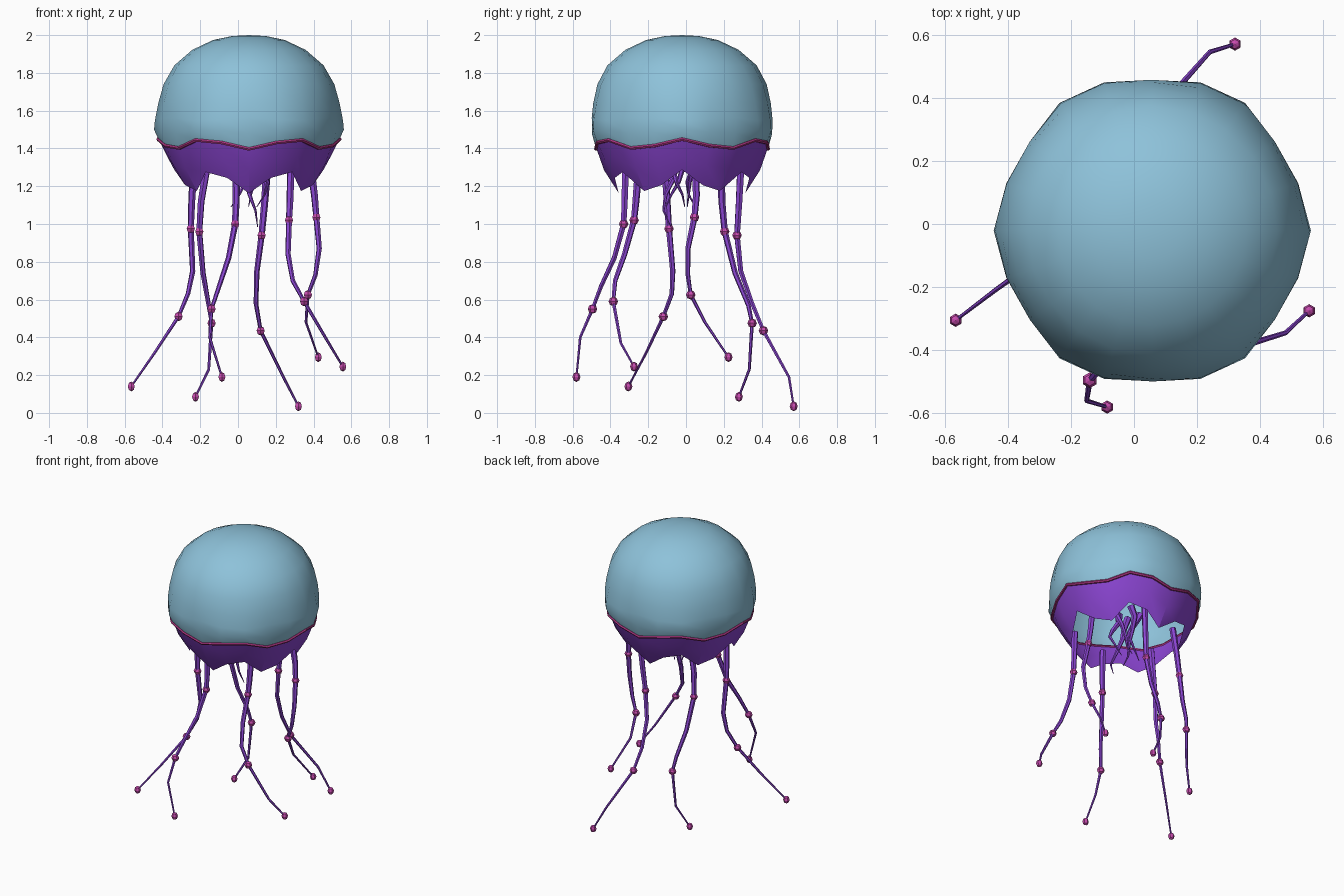
import bpy, bmesh, math
from math import sin, cos, pi, radians
from mathutils import Vector

if "Cube" in bpy.data.objects:
    bpy.data.objects.remove(bpy.data.objects["Cube"])

CENTRE = Vector((0.058, -0.021, 0))
SIDES = 20


def material(name, rgb):
    m = bpy.data.materials.new(name)
    m.use_nodes = True
    m.diffuse_color = (*rgb, 1)
    m.node_tree.nodes["Principled BSDF"].inputs["Base Color"].default_value = (*rgb, 1)
    return m


BLUE = material("pale blue", (0.27, 0.54, 0.70))
PURPLE = material("purple", (0.26, 0.06, 0.65))
PINK = material("magenta", (0.58, 0.07, 0.43))
ROSE = material("deep rose", (0.45, 0.04, 0.24))


def finish(ob, mat, angle):
    ob.data.materials.append(mat)
    bpy.ops.object.select_all(action="DESELECT")
    ob.select_set(True)
    bpy.context.view_layer.objects.active = ob
    if ob.type == "CURVE":
        bpy.ops.object.convert(target="MESH")
        ob = bpy.context.object
    bpy.ops.object.shade_smooth_by_angle(angle=radians(angle))
    return ob


def mesh_object(name, bm, mat, angle=35):
    me = bpy.data.meshes.new(name)
    bm.to_mesh(me)
    bm.free()
    ob = bpy.data.objects.new(name, me)
    bpy.context.collection.objects.link(ob)
    return finish(ob, mat, angle)


def scallop_point(i, r, z, dr, dz):
    # six-lobed ripple sampled at each side
    a = 2 * pi * i / SIDES
    wave = cos(6 * a)
    rad = r + dr * wave
    return CENTRE + Vector((rad * cos(a), rad * sin(a), z + dz * wave))


def loft(name, rings, mat, pole=None, angle=35):
    bm = bmesh.new()
    rows = [[bm.verts.new(scallop_point(i, *ring)) for i in range(SIDES)] for ring in rings]
    for up, low in zip(rows, rows[1:]):
        for i in range(SIDES):
            j = (i + 1) % SIDES
            bm.faces.new((up[i], low[i], low[j], up[j]))
    if pole:
        top = bm.verts.new(CENTRE + Vector((0, 0, pole)))
        for i in range(SIDES):
            bm.faces.new((top, rows[0][i], rows[0][(i + 1) % SIDES]))
    return mesh_object(name, bm, mat, angle)


def tube(name, points, radii, mat, cyclic=False):
    cu = bpy.data.curves.new(name, "CURVE")
    cu.dimensions = "3D"
    cu.bevel_depth = 1
    cu.bevel_resolution = 1
    cu.use_fill_caps = not cyclic
    sp = cu.splines.new("POLY")
    sp.points.add(len(points) - 1)
    for p, co, r in zip(sp.points, points, radii):
        p.co = (*co, 1)
        p.radius = r
    sp.use_cyclic_u = cyclic
    ob = bpy.data.objects.new(name, cu)
    bpy.context.collection.objects.link(ob)
    return finish(ob, mat, 35)


def bead(name, at, width, height):
    bm = bmesh.new()
    bmesh.ops.create_uvsphere(bm, u_segments=6, v_segments=4, radius=1)
    for v in bm.verts:
        v.co = Vector((v.co.x * width, v.co.y * width, v.co.z * height)) + Vector(at)
    mesh_object(name, bm, PINK, 5)


# Bell, open below: radius, height, radius ripple, height ripple
loft("bell", [
    (0.09, 1.995, 0, 0), (0.19, 1.974, 0, 0), (0.30, 1.922, 0, 0),
    (0.395, 1.84, 0, 0), (0.45, 1.74, 0.002, 0), (0.475, 1.64, 0.005, 0),
    (0.488, 1.555, 0.010, -0.008), (0.490, 1.49, 0.0125, 0.01),
    (0.468, 1.425, 0.0125, 0.026)], BLUE, pole=2.0)

# Coloured trim along the wavy rim
tube("rim_trim", [scallop_point(i, 0.468, 1.423, 0.0125, 0.026) for i in range(SIDES)],
     [0.010] * SIDES, ROSE, cyclic=True)

# Ragged skirt hanging below the rim
loft("skirt", [(0.464, 1.42, 0.0125, 0.026), (0.425, 1.325, 0.012, 0.04),
               (0.365, 1.225, 0.03, 0.062)], PURPLE, angle=20)

# Tentacle paths; beads sit on the third, sixth and last points
TENTACLES = {
    "right": [(-.235, -.11, 1.3), (-.245, -.10, 1.12), (-.25, -.09, .975), (-.24, -.07, .75),
              (-.265, -.075, .63), (-.315, -.12, .51), (-.44, -.21, .32), (-.565, -.305, .14)],
    "back_right": [(-.165, .185, 1.3), (-.195, .19, 1.12), (-.205, .205, .96), (-.185, .26, .74),
                   (-.155, .33, .57), (-.14, .35, .475), (-.155, .335, .23), (-.225, .28, .085)],
    "front_right": [(-.01, -.32, 1.3), (-.01, -.325, 1.12), (-.015, -.33, 1.0), (-.05, -.38, .82),
                    (-.10, -.45, .67), (-.14, -.495, .55), (-.15, -.56, .40), (-.085, -.58, .19)],
    "back_left": [(.155, .29, 1.3), (.14, .28, 1.1), (.125, .27, .94), (.10, .29, .75),
                  (.095, .35, .58), (.12, .41, .435), (.24, .545, .19), (.32, .57, .035)],
    "front_left": [(.28, -.25, 1.3), (.275, -.265, 1.12), (.27, -.275, 1.02), (.265, -.325, .84),
                   (.29, -.375, .70), (.35, -.385, .59), (.48, -.345, .37), (.555, -.275, .245)],
    "left": [(.385, .05, 1.3), (.405, .055, 1.15), (.415, .045, 1.035), (.43, .01, .87),
             (.41, .01, .73), (.37, .025, .625), (.36, .10, .48), (.425, .225, .295)],
}
for side, path in TENTACLES.items():
    radii = [0.021 - 0.0022 * i for i in range(len(path))]
    tube(side + "_tentacle", path, radii, PURPLE)
    for n, (index, w, h) in enumerate([(2, .025, .025), (5, .025, .025), (7, .021, .026)]):
        bead(f"{side}_bead_{n + 1}", path[index], w, h)

# Short twisting mouth arms under the middle of the bell
for k in range(5):
    path, radii = [], []
    tip = 0.985 if k == 3 else 1.09
    for s in range(6):
        t = s / 5
        a = 2 * pi * k / 5 + 1.6 * t
        r = 0.07 + 0.035 * sin(t * 2 * pi + k)
        path.append(CENTRE + Vector((r * cos(a), r * sin(a), 1.42 + (tip - 1.42) * t)))
        radii.append(0.022 * (1 - t) + 0.002)
    tube(f"mouth_arm_{k + 1}", path, radii, PURPLE)
